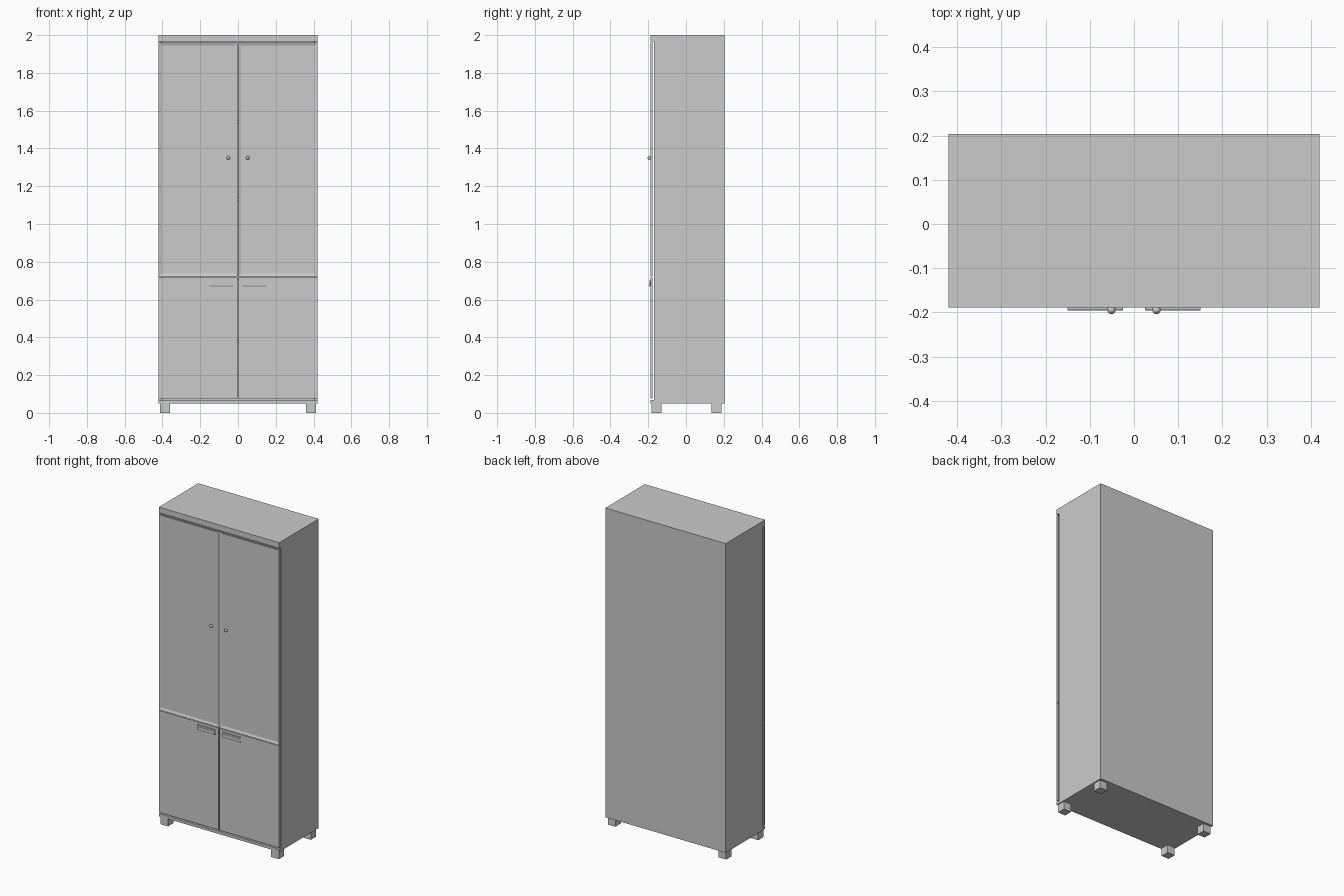
import bpy, bmesh
from mathutils import Matrix

if "Cube" in bpy.data.objects:
    bpy.data.objects.remove(bpy.data.objects["Cube"])


def finish(name, bm):
    bmesh.ops.recalc_face_normals(bm, faces=bm.faces)
    me = bpy.data.meshes.new(name)
    bm.to_mesh(me)
    bm.free()
    ob = bpy.data.objects.new(name, me)
    bpy.context.collection.objects.link(ob)
    return ob


def box(name, x, y, z, inset=0, depth=0):
    """Box from (min, max) ranges; optionally recess its front face."""
    bm = bmesh.new()
    bmesh.ops.create_cube(bm, size=1)
    for v in bm.verts:
        v.co = [r[0] if c < 0 else r[1] for c, r in zip(v.co, (x, y, z))]
    if inset:
        bm.normal_update()
        front = [f for f in bm.faces if f.normal.y < -0.9]
        bmesh.ops.inset_region(bm, faces=front, thickness=inset, use_even_offset=True)
        for v in {v for f in front for v in f.verts}:
            v.co.y += depth
    return finish(name, bm)


def mirror_x(s, a, b):
    return tuple(sorted((s * a, s * b)))


def handle(name, x):
    # Thin plate with a lip curling out along the lower half
    profile = [(-0.188, 0.668), (-0.193, 0.669), (-0.196, 0.674), (-0.196, 0.692),
               (-0.194, 0.692), (-0.193, 0.676), (-0.191, 0.676), (-0.191, 0.698),
               (-0.195, 0.698), (-0.195, 0.702), (-0.188, 0.702)]
    bm = bmesh.new()
    face = bm.faces.new([bm.verts.new((x[0], y, z)) for y, z in profile])
    ext = bmesh.ops.extrude_face_region(bm, geom=[face])
    for v in ext["geom"]:
        if isinstance(v, bmesh.types.BMVert):
            v.co.x = x[1]
    return finish(name, bm)


def knob(name, x):
    bm = bmesh.new()
    bmesh.ops.create_uvsphere(bm, u_segments=20, v_segments=12, radius=0.0095,
                              matrix=Matrix.Translation((x, -0.194, 1.35)))
    for f in bm.faces:
        f.smooth = True
    return finish(name, bm)


# Carcass panels
W, BACK = 0.42, 0.204
box("top_panel", (-W, W), (-0.189, 0.201), (1.965, 2.0))
box("bottom_panel", (-W, W), (-0.189, 0.201), (0.05, 0.067))
box("back_panel", (-W, W), (0.201, BACK), (0.05, 2.0))
for i, z in enumerate((0.38, 0.72, 1.13, 1.54)):
    box(f"shelf_{i + 1}", (-0.402, 0.402), (-0.169, 0.201), (z - 0.009, z + 0.009))

for side, s in (("left", -1), ("right", 1)):
    box(f"{side}_side", mirror_x(s, 0.402, W), (-0.169, 0.201), (0.067, 1.965))
    # Doors stand slightly clear of the carcass
    dx = mirror_x(s, 0.0015, W)
    box(f"upper_{side}_door", dx, (-0.189, -0.177), (0.722, 1.960), 0.0155, 0.006)
    box(f"lower_{side}_door", mirror_x(s, 0.003, W), (-0.189, -0.177), (0.075, 0.718))
    # Door hardware
    knob(f"{side}_knob", s * 0.051)
    handle(f"{side}_handle", mirror_x(s, 0.025, 0.15))
    # Block feet
    for end, y in (("front", (-0.183, -0.13)), ("back", (0.136, 0.189))):
        box(f"{end}_{side}_foot", mirror_x(s, 0.36, 0.413), y, (0, 0.05))
